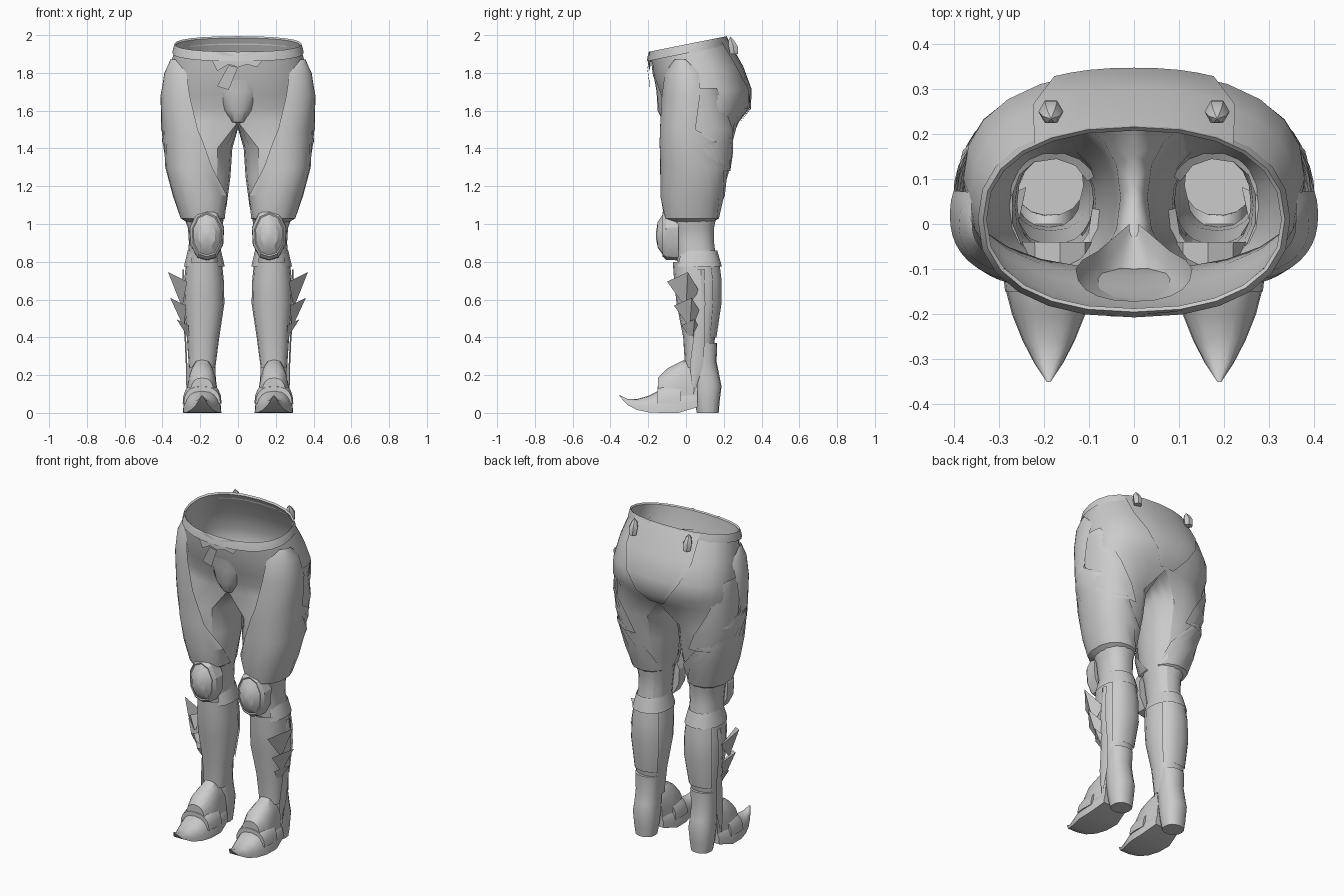
import bpy, bmesh, math
from mathutils import Vector

grey = bpy.data.materials.new("armour_grey")
grey.diffuse_color = (0.6, 0.6, 0.6, 1)


def build(name, verts, faces, mirror=True, angle=38):
    """Make a mesh object, optionally mirrored to the other side."""
    me = bpy.data.meshes.new(name)
    bm = bmesh.new()
    vs = [bm.verts.new(v) for v in verts]
    for f in faces:
        bm.faces.new([vs[i] for i in f])
    bmesh.ops.remove_doubles(bm, verts=bm.verts, dist=0.0005)
    bmesh.ops.recalc_face_normals(bm, faces=bm.faces)
    bm.to_mesh(me)
    bm.free()
    me.shade_smooth()
    me.set_sharp_from_angle(angle=math.radians(angle))
    me.materials.append(grey)
    ob = bpy.data.objects.new(name, me)
    bpy.context.collection.objects.link(ob)
    if mirror:
        m = ob.modifiers.new("mirror", 'MIRROR')
        m.use_clip = True
    return ob


def arc(z, cx, cy, rx, ry, a0=0, a1=360, n=12, tilt=0.0, p=2.3):
    """Points on a rounded horizontal section; 0 is outward, -90 is the front."""
    pts = []
    for i in range(n):
        a = math.radians(a0 + (a1 - a0) * i / (n - 1))
        c, s = math.cos(a), math.sin(a)
        x = cx + rx * math.copysign(abs(c) ** (2 / p), c)
        y = cy + ry * math.copysign(abs(s) ** (2 / p), s)
        pts.append((x if abs(x) > 1e-4 else 0.0, y, z + tilt * (y - cy)))
    return pts


def loft(name, rings, closed=False, caps=False, mirror=True, angle=38):
    """Skin equal-length rows of points."""
    n = len(rings[0])
    verts = [p for r in rings for p in r]
    faces = []
    for k in range(len(rings) - 1):
        for i in range(n if closed else n - 1):
            j = (i + 1) % n
            faces.append((k * n + i, k * n + j, (k + 1) * n + j, (k + 1) * n + i))
    if caps:
        faces += [tuple(range(n)), tuple(range((len(rings) - 1) * n, len(rings) * n))]
    return build(name, verts, faces, mirror, angle)


# Pelvis sections: z, cy, rx, ry, tilt
PELVIS = [(1.945, .01, .33, .20, .2), (1.81, .06, .365, .235, .1), (1.70, .10, .38, .24, .05),
          (1.61, .11, .38, .225, 0), (1.54, .09, .38, .19, 0)]
# Thigh and knee sections: z, cx, cy, rx, ry
THIGH = [(1.40, .205, .06, .175, .18), (1.25, .195, .05, .155, .165), (1.10, .185, .035, .125, .14),
         (.98, .175, .04, .09, .11), (.90, .175, .045, .085, .105), (.79, .18, .06, .09, .105)]

# Breeches: hips open at the waist, running on into both legs
outer = [arc(z, 0, cy, rx, ry, -90, 90, 13, t) for z, cy, rx, ry, t in PELVIS]
outer += [arc(*s, -120, 120, 13) for s in THIGH]
loft("breeches", outer)
front, back = Vector(outer[4][0]), Vector(outer[4][-1])
saddle = [front.lerp(back, i / 6) - Vector((0, 0, .035 * math.sin(math.pi * i / 6))) for i in range(7)]
loft("inner_legs", [saddle] + [arc(*s, 240, 120, 7) for s in THIGH])

# Waistband
loft("waistband", [arc(z, 0, .01, rx, rx - .13, -90, 90, 13, .2)
                   for z, rx in ((1.945, .328), (1.953, .336), (1.93, .343), (1.905, .348))])

# Seat panel, narrowing towards the crotch
loft("seat_panel", [arc(z, 0, cy, rx + .008, ry + .008, 90 - w, 90 + w, 9, t)
                    for (z, cy, rx, ry, t), w in zip(PELVIS, (38, 34, 24, 13, 5))], mirror=False)

# Pointed studs at the back of the waist
loft("back_stud", [[(.185 + r * math.cos(i * math.pi / 3), .25 + off + r * math.sin(i * math.pi / 3), z)
                    for i in range(6)]
                   for z, r, off in ((1.90, .024, .005), (1.94, .028, 0), (1.97, .018, -.01), (1.99, .002, -.015))],
     closed=True, caps=True)

# Knotted sash in front of the belt
sash = [(-.15, 1.89), (-.09, 1.915), (0, 1.885), (.09, 1.915), (.15, 1.89), (.10, 1.83), (.05, 1.845),
        (0, 1.83), (-.05, 1.845), (-.11, 1.81)]
build("sash_bow", [(x, -.203 + .9 * x * x, z) for x, z in sash], [tuple(range(10))], mirror=False)
build("sash_tail", [(-.05, -.206, 1.84), (0, -.206, 1.83), (-.05, -.19, 1.71), (-.11, -.19, 1.73)],
      [(0, 1, 2, 3)], mirror=False)

# Rounded codpiece
loft("codpiece", [arc(z, 0, y, w, d, -90, 0, 6) for z, y, w, d in
                  ((1.80, -.10, .13, .073), (1.70, -.08, .115, .076), (1.60, -.06, .08, .09),
                   (1.54, -.03, .045, .09), (1.515, 0, .01, .03))])

# Thigh plate: narrow tab over the hip, wrapping wider towards the knee
loft("thigh_plate", [arc(*s, n=13) for s in (
    (1.87, .22, 0, .14, .09, -40, 0), (1.80, .22, 0, .17, .115, -75, 35),
    (1.68, .213, .02, .197, .15, -80, 18), (1.50, .213, .05, .195, .188, -90, 0),
    (1.44, .21, .05, .193, .19, -95, 32), (1.30, .203, .05, .182, .188, -108, 80),
    (1.15, .193, .035, .153, .172, -150, 120), (1.03, .188, .03, .118, .145, -180, 150),
    (1.01, .183, .035, .09, .11, -180, 150))])

# Hip side flap behind the tab
loft("hip_flap", [arc(*s, n=7) for s in (
    (1.72, .203, .07, .190, .22, -5, 22), (1.50, .203, .07, .190, .20, -5, 62),
    (1.38, .203, .06, .186, .19, 10, 85), (1.28, .20, .055, .172, .18, 40, 95))])

# Knee cup: faceted rim with a domed centre
KNEE = [(0, .14), (.055, .115), (.09, .04), (.085, -.05), (.05, -.115), (0, -.13),
        (-.05, -.115), (-.085, -.05), (-.09, .04), (-.055, .115)]
loft("knee_cup", [[(.165 + x * s, y, .94 + z * s) for x, z in KNEE] for y, s in
                  ((-.04, 1.02), (-.105, 1), (-.125, .86), (-.122, .80), (-.15, .5), (-.16, .06))],
     closed=True, caps=True, angle=28)

# Flared cuff behind the knee
loft("knee_cuff", [arc(z, .178, .06, rx, ry, -50, 230, 13) for z, rx, ry in
                   ((.86, .088, .105), (.81, .10, .12), (.775, .108, .13))])

# Greave around the shin
SHIN = [(.80, .18, .05, .095, .12), (.70, .18, .06, .105, .123), (.58, .18, .066, .108, .116),
        (.40, .185, .07, .086, .085), (.24, .19, .06, .07, .065)]
loft("greave", [arc(*s, -90, 270, 17) for s in SHIN])

# Calf plate and tapering side strap
loft("calf_plate", [arc(z, cx, cy, rx + .006, ry + .007, 35, 145, 8) for z, cx, cy, rx, ry in SHIN[:4]])
loft("side_strap", [[(x, y - w, z), (x + .008, y, z), (x, y + w, z)] for x, y, w, z in
                    ((.285, .08, .02, .76), (.293, .08, .022, .58), (.275, .07, .03, .40),
                     (.268, .055, .035, .25), (.265, .04, .004, .10))])

# Three swept fins down the outside of the shin
for i, (z, s, x, y) in enumerate(((.745, 1, .37, .01), (.61, .85, .36, .03), (.495, .62, .325, .045))):
    fin = [(x, y, z), (x - .10 * s, y - .11 * s, z - .05 * s), (x - .075, y - .01, z - .19 * s),
           (x - .085, y + .06 * s, z - .10 * s)]
    build("shin_fin_%d" % (i + 1), fin, [(0, 1, 2), (0, 2, 3), (0, 3, 1)])


def shoe(name, secs, cx=.19, n=11):
    """Arched sections along the foot: y, bottom, top, half width."""
    rings = []
    for y, zb, zt, w in secs:
        rings.append([(cx + w * math.copysign(abs(math.cos(a)) ** .75, math.cos(a)), y,
                       zb + (zt - zb) * math.sin(a) ** .9 if 0 < a < math.pi else zb)
                      for a in [math.pi * i / (n - 1) for i in range(n)]])
    loft(name, rings, closed=True, caps=True)


# Boot: curled toe, toe band, instep guard and heel
shoe("toe", ((-.352, .088, .094, .004), (-.31, .042, .074, .032), (-.26, .016, .073, .058),
             (-.20, .003, .09, .082), (-.13, 0, .125, .10), (-.04, 0, .13, .102), (.06, .03, .13, .08)))
shoe("toe_band", ((-.15, .05, .14, .097), (-.10, .05, .165, .103), (-.03, .05, .16, .10)))
shoe("instep_guard", ((-.148, .10, .185, .062), (-.10, .07, .235, .082), (-.04, .06, .265, .083),
                      (.0, .06, .285, .076), (.06, .07, .25, .07)))
loft("heel", [arc(*s, 0, 345, 16) for s in (
    (0, .19, .115, .06, .058), (.06, .19, .112, .07, .066), (.14, .19, .11, .075, .078),
    (.20, .19, .10, .072, .076), (.27, .19, .09, .072, .072), (.37, .188, .092, .076, .073))],
     closed=True, caps=True)
